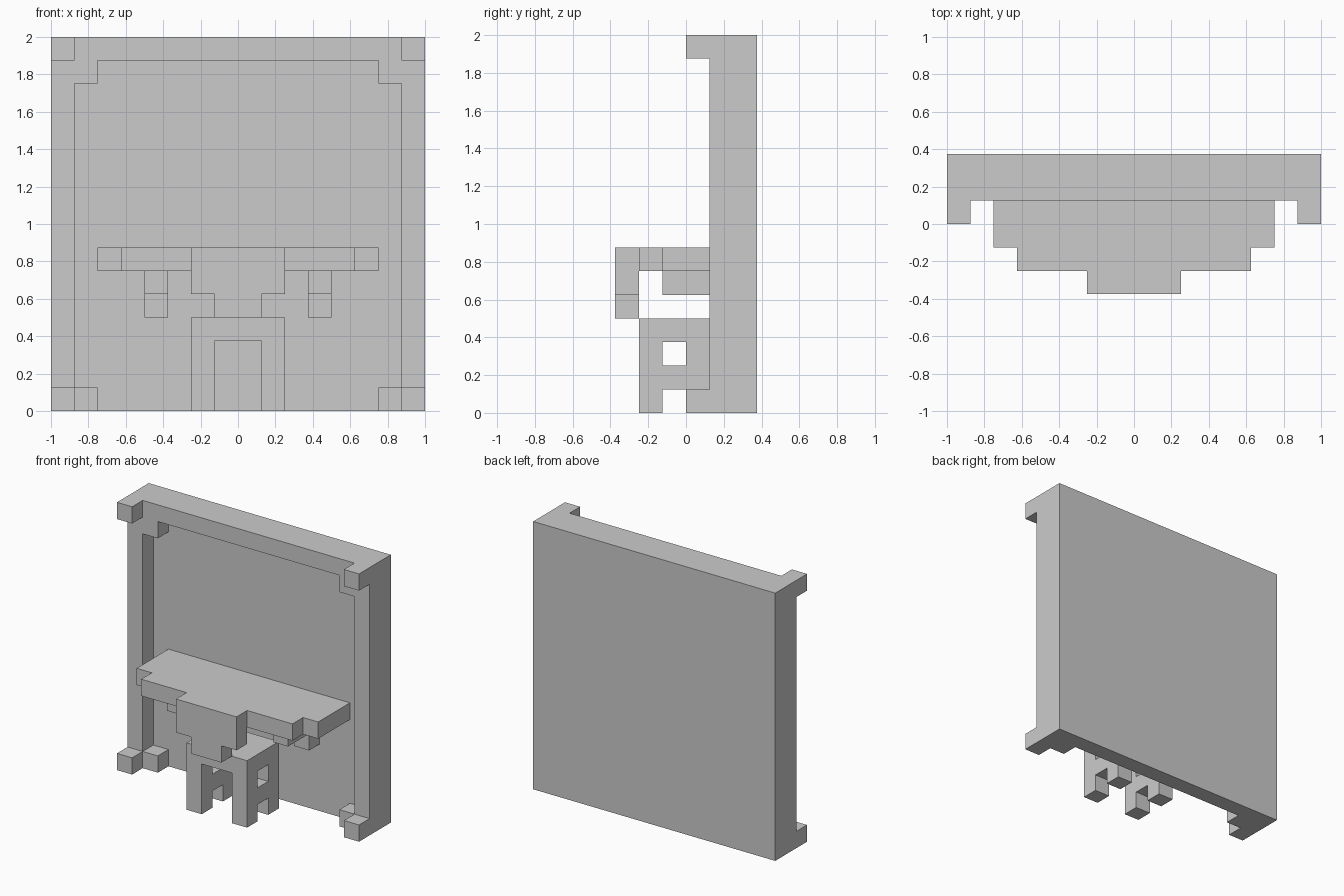
import bpy, bmesh
from mathutils import Vector

if "Cube" in bpy.data.objects:
    bpy.data.objects.remove(bpy.data.objects["Cube"])

U = 0.125  # all sizes below are in grid cells of 0.125


def prism(name, pts, plane, lo, hi):
    """Extrude a flat outline: plane 'xy' along z, plane 'xz' along y."""
    def place(a, b, d):
        return Vector((a, b, d) if plane == "xy" else (a, d, b)) * U
    bm = bmesh.new()
    face = bm.faces.new([bm.verts.new(place(a, b, lo)) for a, b in pts])
    ext = bmesh.ops.extrude_face_region(bm, geom=[face])
    verts = [g for g in ext["geom"] if isinstance(g, bmesh.types.BMVert)]
    bmesh.ops.translate(bm, verts=verts, vec=place(0, 0, hi - lo))
    bmesh.ops.recalc_face_normals(bm, faces=bm.faces[:])
    mesh = bpy.data.meshes.new(name)
    bm.to_mesh(mesh)
    bm.free()
    obj = bpy.data.objects.new(name, mesh)
    bpy.context.collection.objects.link(obj)
    return obj


def box(name, x, y, z):
    return prism(name, [(x[0], y[0]), (x[1], y[0]), (x[1], y[1]), (x[0], y[1])],
                 "xy", z[0], z[1])


def mirrored(half):
    """Close a right-hand half outline with its left-hand mirror image."""
    return half + [(-a, b) for a, b in reversed(half)]


# Back panel and the raised frame, open at the bottom with stepped corners
box("back_panel", (-8, 8), (2, 3), (0, 16))
prism("frame", mirrored([(8, 16), (8, 0), (6, 0), (6, 1), (7, 1), (7, 14),
                         (6, 14), (6, 15)]), "xz", 1, 2)

# Shelf with a stepped front edge, and the stepped apron below it
prism("table_top", mirrored([(6, 2), (6, -1), (5, -1), (5, -2)]), "xy", 6, 7)
prism("table_apron", mirrored([(2, 7), (2, 5), (1, 5), (1, 4)]), "xz", -3, -2)

# Stool seat
box("stool_seat", (-2, 2), (-2, 1), (3, 4))

for side, s in (("left", -1), ("right", 1)):
    def span(a, b):
        return tuple(sorted((a * s, b * s)))

    # Corner blocks standing out from the frame
    for level, z in (("lower", 0), ("upper", 15)):
        box(f"{level}_corner_block_{side}", span(7, 8), (0, 1), (z, z + 1))

    # Shelf brackets
    box(f"bracket_arm_{side}", span(3, 4), (-1, 2), (5, 6))
    box(f"bracket_foot_{side}", span(3, 4), (1, 2), (4, 5))

    # Stool legs and side rail
    box(f"stool_front_leg_{side}", span(1, 2), (-2, -1), (0, 3))
    box(f"stool_back_leg_{side}", span(1, 2), (0, 1), (0, 3))
    box(f"stool_rail_{side}", span(1, 2), (-1, 0), (1, 2))
